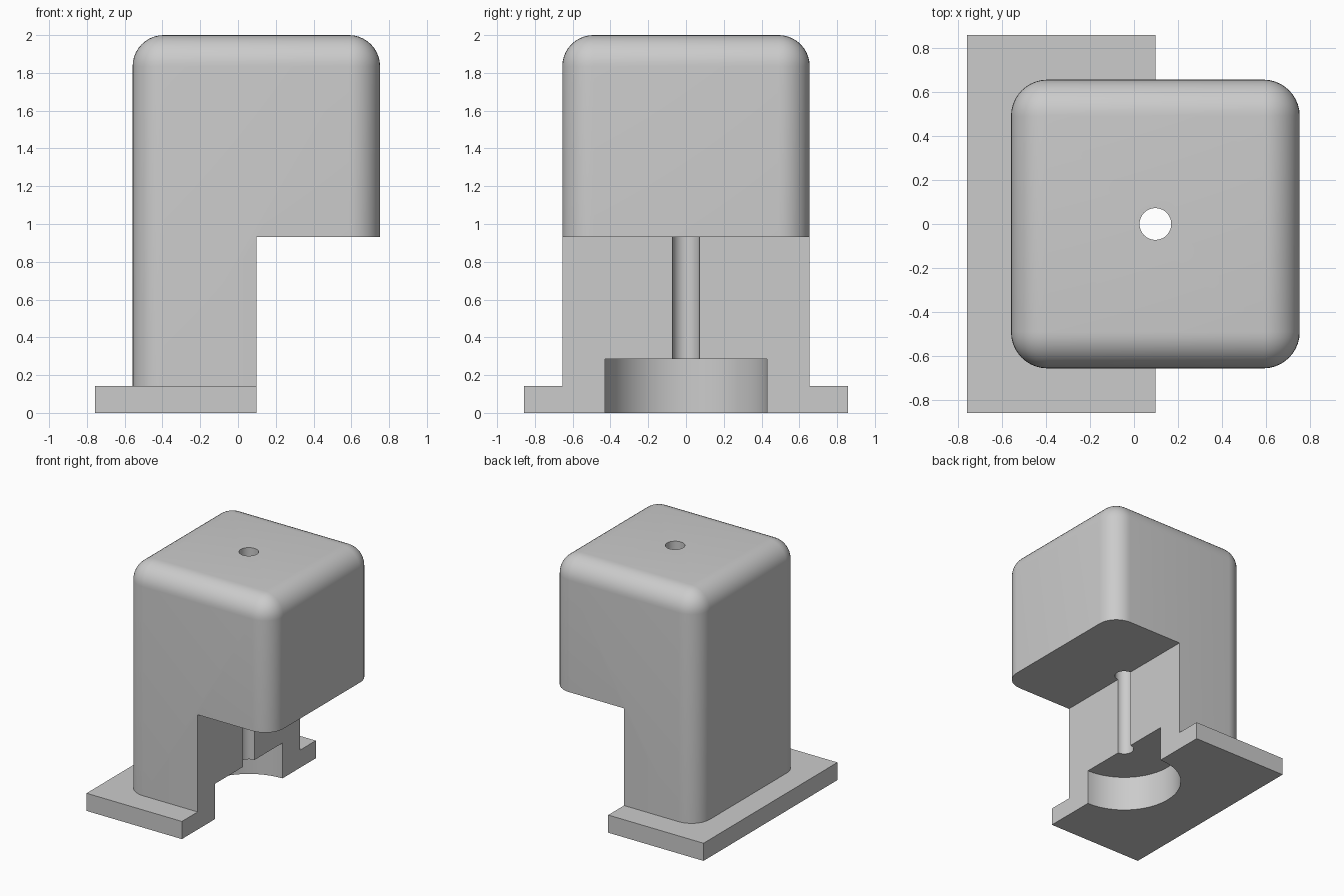
import bpy
import bmesh
from mathutils import Matrix

default = bpy.data.objects.get("Cube")
if default:
    bpy.data.objects.remove(default, do_unlink=True)

AXIS = 0.097      # x of the bore and of the flat cut face
HALF = 0.655      # half width of the body
RADIUS = 0.165    # rounding of the body edges

grey = bpy.data.materials.new("plain grey")
grey.use_nodes = True
colour = (0.6, 0.6, 0.6, 1)
grey.diffuse_color = colour
grey.node_tree.nodes["Principled BSDF"].inputs["Base Color"].default_value = colour


def add_object(name, bm):
    mesh = bpy.data.meshes.new(name)
    bm.to_mesh(mesh)
    bm.free()
    mesh.materials.append(grey)
    obj = bpy.data.objects.new(name, mesh)
    bpy.context.collection.objects.link(obj)
    return obj


def box(name, low, high, rounding=0):
    bm = bmesh.new()
    size = [b - a for a, b in zip(low, high)]
    centre = [(a + b) / 2 for a, b in zip(low, high)]
    bmesh.ops.create_cube(bm, size=1, matrix=Matrix.Translation(centre) @ Matrix.Diagonal((*size, 1)))
    if rounding:
        # Round every edge except those of the underside
        edges = [e for e in bm.edges if any(v.co.z > centre[2] for v in e.verts)]
        bmesh.ops.bevel(bm, geom=edges, offset=rounding, segments=10, profile=0.5, affect='EDGES')
    return add_object(name, bm)


def cylinder(name, radius, bottom, top, sides):
    bm = bmesh.new()
    bmesh.ops.create_cone(bm, cap_ends=True, segments=sides, radius1=radius, radius2=radius,
                          depth=top - bottom, matrix=Matrix.Translation((AXIS, 0, (top + bottom) / 2)))
    return add_object(name, bm)


def combine(target, other, operation):
    mod = target.modifiers.new(other.name, 'BOOLEAN')
    mod.operation = operation
    mod.solver = 'EXACT'
    mod.object = other
    bpy.ops.object.select_all(action='DESELECT')
    bpy.context.view_layer.objects.active = target
    target.select_set(True)
    bpy.ops.object.modifier_apply(modifier=mod.name)
    bpy.data.objects.remove(other, do_unlink=True)


# Rounded body standing on a wider base plate
housing = box("housing", (AXIS - HALF, -HALF, 0.07), (AXIS + HALF, HALF, 2), RADIUS)
plate = box("base_plate", (-0.757, -0.857, 0), (0.4, 0.857, 0.143))
combine(housing, plate, 'UNION')

# Cut away the lower half, then the round recess and the through bore
combine(housing, box("lower_cutter", (AXIS, -1.2, -1), (1.2, 1.2, 0.93)), 'DIFFERENCE')
combine(housing, cylinder("recess_cutter", 0.43, -0.5, 0.286, 96), 'DIFFERENCE')
combine(housing, cylinder("bore_cutter", 0.072, -0.5, 2.5, 48), 'DIFFERENCE')

bpy.ops.object.select_all(action='DESELECT')
bpy.context.view_layer.objects.active = housing
housing.select_set(True)
bpy.ops.object.shade_smooth_by_angle(angle=0.6)
